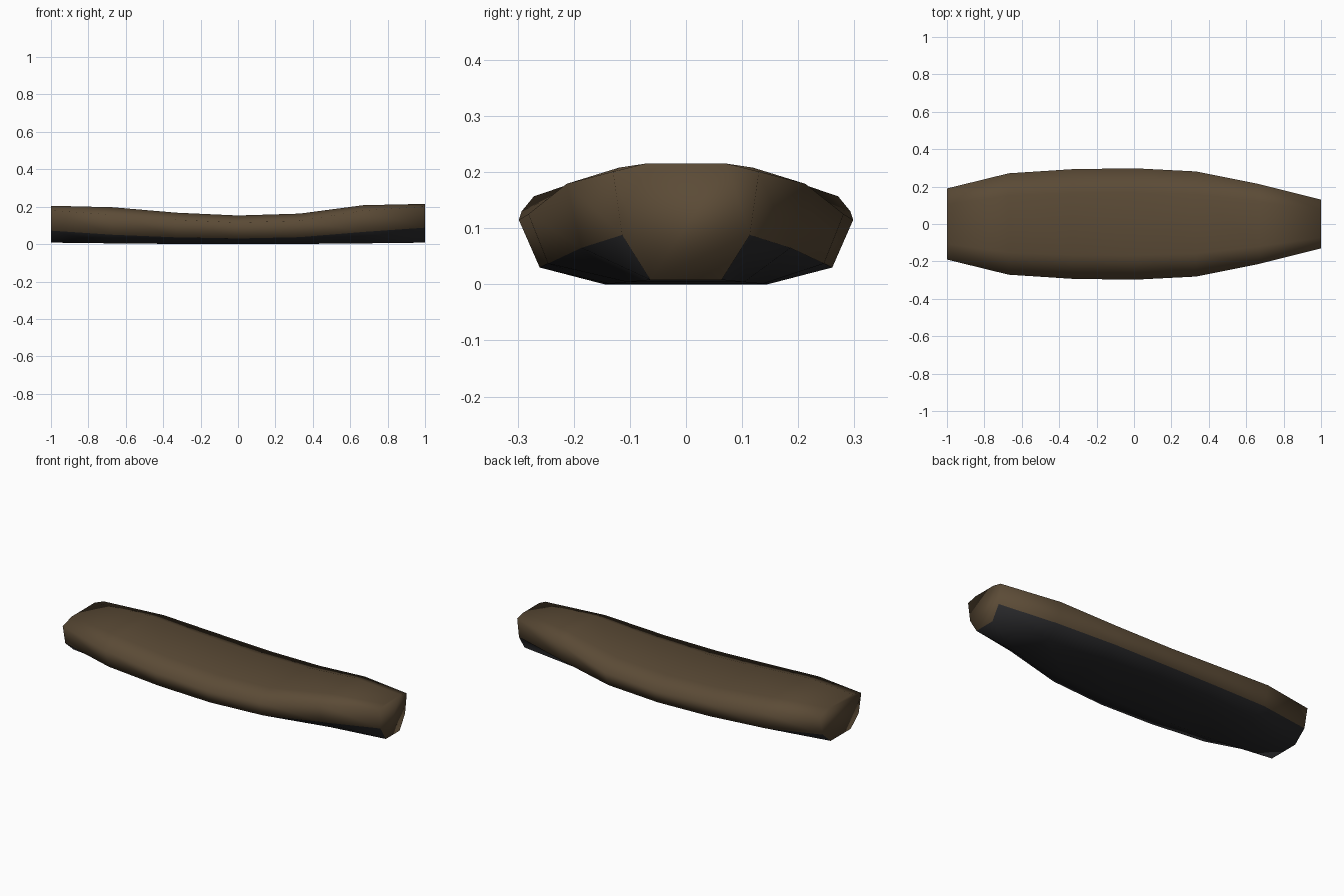
import bpy, bmesh

if "Cube" in bpy.data.objects:
    bpy.data.objects.remove(bpy.data.objects["Cube"])

def material(name, rgb):
    m = bpy.data.materials.new(name)
    m.diffuse_color = (*rgb, 1)
    m.use_nodes = True
    m.node_tree.nodes["Principled BSDF"].inputs["Base Color"].default_value = m.diffuse_color
    return m

# Stations along the length: x, half width, bottom z, lower edge z, widest z, top z
stations = [
    (-1.00, 0.190, 0.008, 0.072, 0.180, 0.205),
    (-0.67, 0.271, 0.004, 0.050, 0.157, 0.197),
    (-0.33, 0.293, 0.001, 0.036, 0.130, 0.168),
    (0.00, 0.298, 0.000, 0.030, 0.115, 0.153),
    (0.33, 0.281, 0.001, 0.037, 0.125, 0.163),
    (0.67, 0.213, 0.004, 0.065, 0.179, 0.208),
    (1.00, 0.130, 0.008, 0.088, 0.201, 0.215),
]

# Eight-sided loft with flat ends
bm = bmesh.new()
rings = []
for x, w, zb, zl, zw, zt in stations:
    half = [(0.487 * w, zb), (0.875 * w, zl), (w, zw), (0.56 * w, zt)]
    loop = half + [(-y, z) for y, z in reversed(half)]
    rings.append([bm.verts.new((x, y, z)) for y, z in loop])

for a, b in zip(rings, rings[1:]):
    for i in range(8):
        j = (i + 1) % 8
        f = bm.faces.new((a[i], b[i], b[j], a[j]))
        # underside strips are dark
        f.material_index = 1 if i in (0, 6, 7) else 0
for ring in (rings[0], rings[-1]):
    bm.faces.new(ring)
bmesh.ops.recalc_face_normals(bm, faces=bm.faces)
for f in bm.faces:
    f.smooth = True

mesh = bpy.data.meshes.new("padded_body")
bm.to_mesh(mesh)
bm.free()
mesh.materials.append(material("brown", (0.105, 0.070, 0.037)))
mesh.materials.append(material("charcoal", (0.022, 0.022, 0.024)))
body = bpy.data.objects.new("padded_body", mesh)
bpy.context.collection.objects.link(body)
